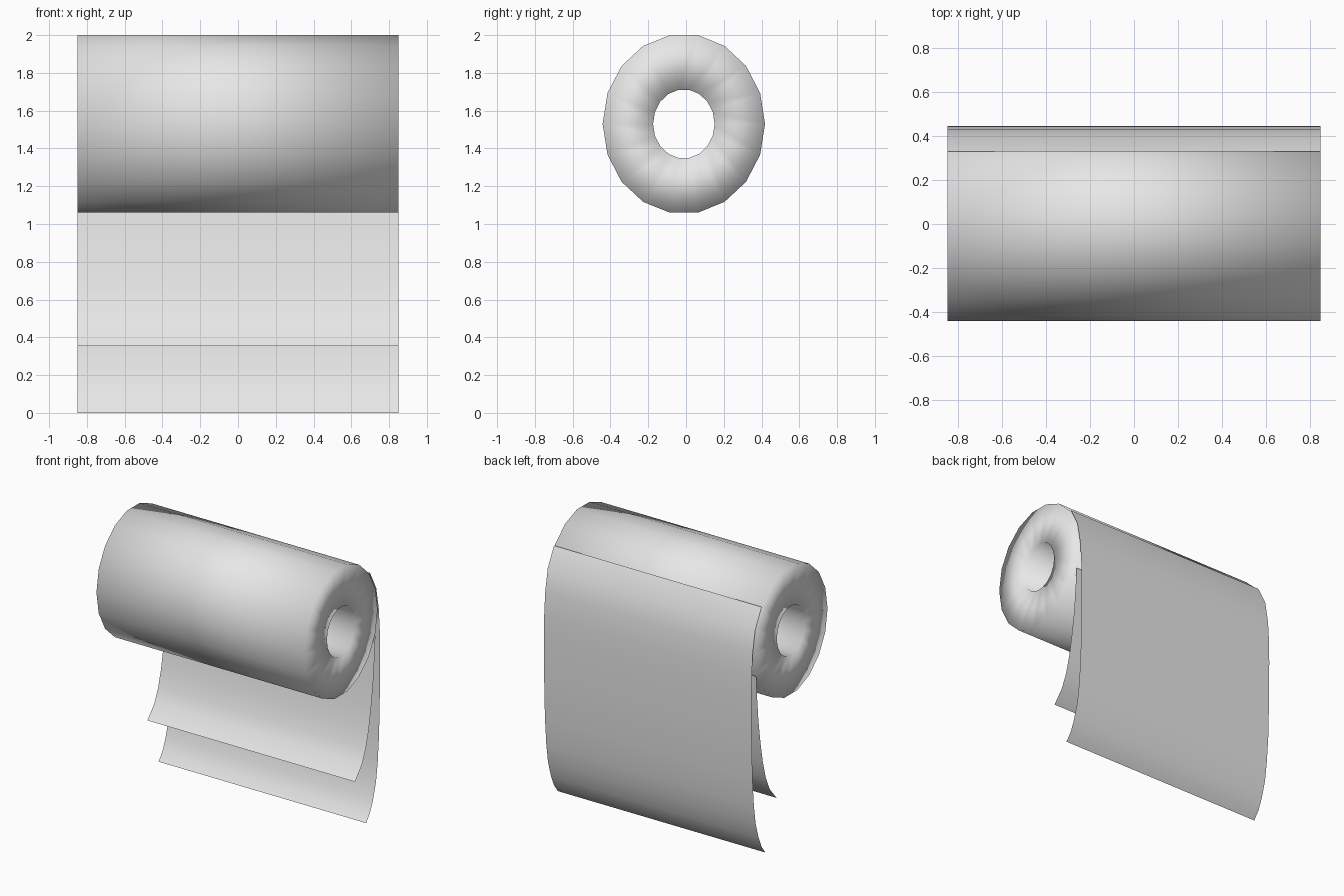
import bpy, bmesh, math

if "Cube" in bpy.data.objects:
    bpy.data.objects.remove(bpy.data.objects["Cube"], do_unlink=True)

HALF = 0.85                      # half the width of the roll
CY, CZ, SIDES = -0.0115, 1.53, 18

paper = bpy.data.materials.new("paper_white")
paper.use_nodes = True
paper.diffuse_color = (0.8, 0.8, 0.8, 1)
paper.node_tree.nodes["Principled BSDF"].inputs["Base Color"].default_value = (0.8, 0.8, 0.8, 1)


def finish(name, bm):
    """Turn a bmesh into a smooth paper object."""
    for f in bm.faces:
        f.smooth = True
    mesh = bpy.data.meshes.new(name)
    bm.to_mesh(mesh)
    bm.free()
    mesh.materials.append(paper)
    obj = bpy.data.objects.new(name, mesh)
    bpy.context.collection.objects.link(obj)
    return obj


def ring(bm, x, ry, rz):
    """Slightly oval ring of vertices around the roll axis."""
    angles = [2 * math.pi * i / SIDES for i in range(SIDES)]
    return [bm.verts.new((x, CY + ry * math.cos(a), CZ + rz * math.sin(a))) for a in angles]


def sheet(name, profile):
    """Hanging sheet: a (y, z) profile swept across the full width."""
    bm = bmesh.new()
    rows = [[bm.verts.new((x, y, z)) for x in (-HALF, HALF)] for y, z in profile]
    for a, b in zip(rows, rows[1:]):
        bm.faces.new((a[0], b[0], b[1], a[1]))
    bmesh.ops.recalc_face_normals(bm, faces=bm.faces)
    return finish(name, bm)


# Paper roll: outer wall, flat ends and core hole as one closed loop of rings
bm = bmesh.new()
outer, inner = (0.43, 0.477), (0.163, 0.183)
rings = [ring(bm, -HALF, *outer), ring(bm, HALF, *outer),
         ring(bm, HALF, *inner), ring(bm, -HALF, *inner)]
for k in range(4):
    a, b = rings[k], rings[(k + 1) % 4]
    for i in range(SIDES):
        j = (i + 1) % SIDES
        bm.faces.new((a[i], b[i], b[j], a[j]))
bmesh.ops.recalc_face_normals(bm, faces=bm.faces)
finish("paper_roll", bm)

# Outer sheet: peels off the upper back and curls forward at the bottom
sheet("outer_sheet", [(0.33, 1.835), (0.403, 1.695), (0.433, 1.53), (0.444, 1.37),
                      (0.447, 1.2), (0.445, 0.9), (0.436, 0.6), (0.42, 0.4),
                      (0.40, 0.26), (0.365, 0.14), (0.33, 0.06), (0.285, 0.0)])

# Inner sheet: shorter layer leaving the lower back of the roll
sheet("inner_sheet", [(0.393, 1.345), (0.382, 1.18), (0.366, 1.0), (0.342, 0.83),
                      (0.315, 0.68), (0.28, 0.55), (0.235, 0.45), (0.155, 0.355)])
